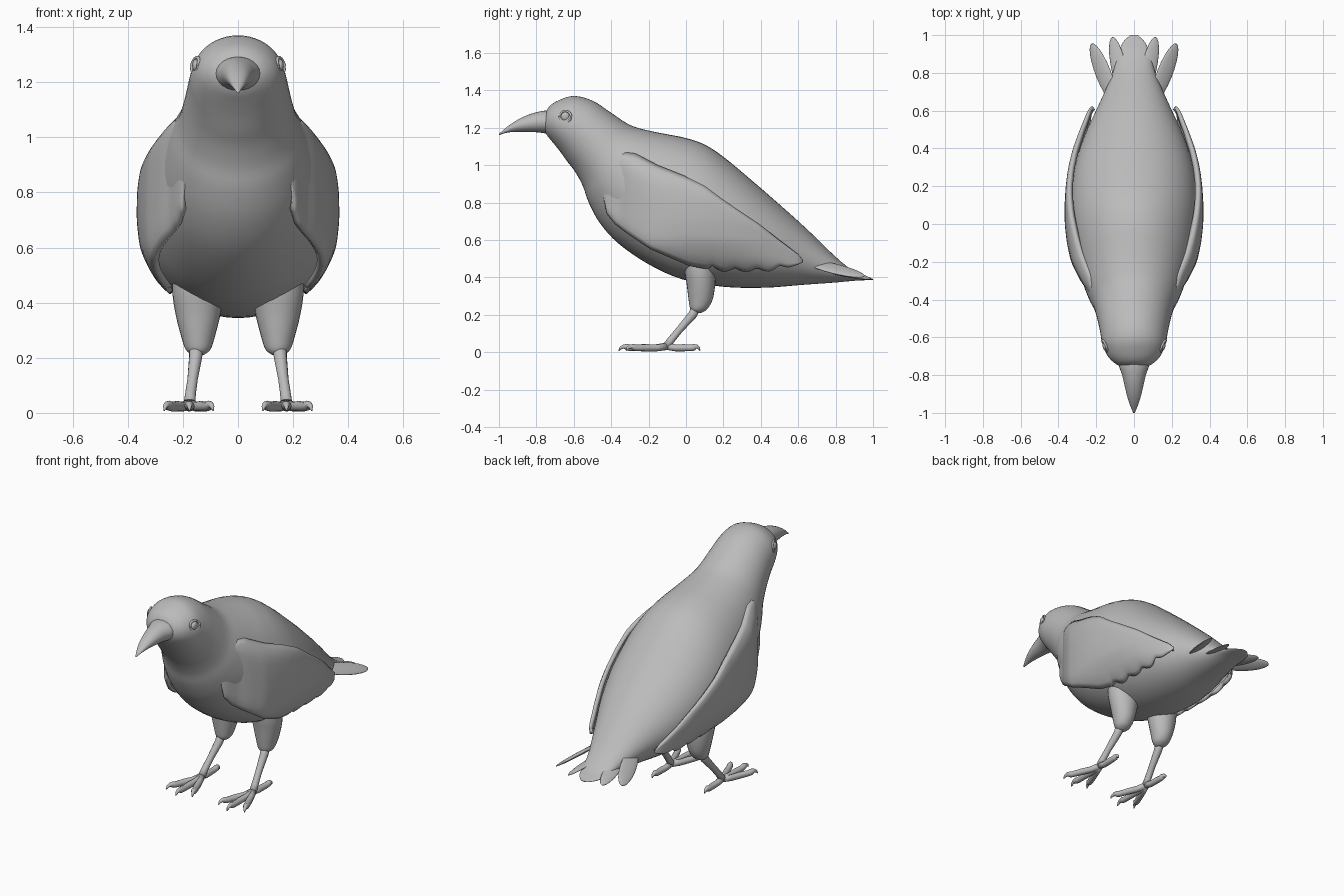
import bpy, bmesh
from math import sin, cos, pi
from mathutils import Vector, Matrix

if "Cube" in bpy.data.objects:
    bpy.data.objects.remove(bpy.data.objects["Cube"], do_unlink=True)

grey = bpy.data.materials.new("plain grey")
grey.use_nodes = True
grey.diffuse_color = (0.5, 0.5, 0.5, 1)
grey.node_tree.nodes["Principled BSDF"].inputs["Base Color"].default_value = (0.5, 0.5, 0.5, 1)


def finish(name, bm):
    """Turn a bmesh into a smooth shaded grey object."""
    bmesh.ops.recalc_face_normals(bm, faces=bm.faces)
    mesh = bpy.data.meshes.new(name)
    bm.to_mesh(mesh)
    bm.free()
    mesh.materials.append(grey)
    mesh.shade_smooth()
    ob = bpy.data.objects.new(name, mesh)
    bpy.context.collection.objects.link(ob)
    return ob


def spline(keys, steps):
    """Catmull-Rom interpolation of equal length tuples."""
    out = []
    for i in range(len(keys) - 1):
        a, b, c, d = (keys[max(0, min(len(keys) - 1, i + k))] for k in (-1, 0, 1, 2))
        for s in range(steps):
            t = s / steps
            out.append([q + t / 2 * (r - p + t * (2 * p - 5 * q + 4 * r - u + t * (3 * (q - r) + u - p)))
                        for p, q, r, u in zip(a, b, c, d)])
    return out + [list(keys[-1])]


def loft(name, keys, cx=0, sides=32, steps=4):
    """Skin ellipses given by two opposite (y, z) points and a half width."""
    bm = bmesh.new()
    rings = []
    for y1, z1, y2, z2, w in spline(keys, steps):
        ring = []
        for k in range(sides):
            a = 2 * pi * k / sides
            m = (1 + cos(a)) / 2
            ring.append(bm.verts.new((cx + w * sin(a), y2 + (y1 - y2) * m, z2 + (z1 - z2) * m)))
        rings.append(ring)
    for r, s in zip(rings, rings[1:]):
        for k in range(sides):
            n = (k + 1) % sides
            bm.faces.new((r[k], r[n], s[n], s[k]))
    bm.faces.new(rings[0])
    bm.faces.new(rings[-1])
    return finish(name, bm)


def lerp(table, v):
    """Piecewise linear lookup in a sorted list of pairs."""
    if v <= table[0][0]:
        return table[0][1]
    for (a, p), (b, q) in zip(table, table[1:]):
        if v <= b:
            return p + (q - p) * (v - a) / (b - a)
    return table[-1][1]


def tube(name, points, radii):
    """Round tapering limb along a path."""
    bm = bmesh.new()
    rings = []
    pts = [Vector(p) for p in points]
    for i, p in enumerate(pts):
        d = (pts[min(i + 1, len(pts) - 1)] - pts[max(i - 1, 0)]).normalized()
        turn = d.to_track_quat('Z', 'Y')
        rings.append([bm.verts.new(p + turn @ Vector((cos(k * pi / 6), sin(k * pi / 6), 0)) * radii[i])
                      for k in range(12)])
    for r, s in zip(rings, rings[1:]):
        for k in range(12):
            bm.faces.new((r[k], r[k - 1], s[k - 1], s[k]))
    bm.faces.new(rings[0])
    bm.faces.new(rings[-1])
    return finish(name, bm)


def ball(name, centre, size, turn=None):
    bm = bmesh.new()
    bmesh.ops.create_uvsphere(bm, u_segments=24, v_segments=16, radius=1)
    rot = turn or Matrix.Identity(4)
    bm.transform(Matrix.Translation(centre) @ rot @ Matrix.Diagonal((*size, 1)))
    return finish(name, bm)


# Head, breast, back and central tail in one slanted loft
loft("body", [
    (-.755, 1.27, -.755, 1.18, .07), (-.73, 1.315, -.74, 1.155, .105),
    (-.68, 1.347, -.715, 1.125, .14), (-.6, 1.37, -.675, 1.075, .167),
    (-.5, 1.345, -.635, 1.02, .18), (-.4, 1.28, -.59, .96, .195),
    (-.3, 1.215, -.55, .885, .215), (-.2, 1.185, -.52, .80, .245),
    (-.1, 1.165, -.46, .69, .275), (0, 1.145, -.36, .58, .305),
    (.1, 1.11, -.2, .47, .33), (.2, 1.045, -.02, .39, .34),
    (.35, .92, .2, .35, .322), (.5, .79, .42, .345, .265),
    (.65, .655, .62, .36, .185), (.8, .51, .79, .372, .115),
    (.9, .43, .9, .382, .085), (.96, .405, .96, .385, .06), (1, .392, 1, .387, .02)], sides=48)

# Down-curved beak
loft("beak", [
    (-.70, 1.29, -.70, 1.165, .085), (-.75, 1.292, -.75, 1.17, .08),
    (-.80, 1.283, -.80, 1.176, .063), (-.85, 1.267, -.86, 1.178, .05),
    (-.90, 1.243, -.92, 1.178, .037), (-.95, 1.21, -.965, 1.172, .022),
    (-1, 1.168, -1, 1.16, .004)], sides=24)

# Wing outline and bulge
upper = [(-.445, .92), (-.43, .99), (-.40, 1.035), (-.37, 1.06), (-.33, 1.07), (-.27, 1.063),
         (-.15, 1.0), (0, .94), (.1, .89), (.2, .815), (.4, .68), (.5, .6), (.6, .525), (.625, .495)]
lower = [(-.445, .85), (-.425, .74), (-.38, .685), (-.33, .645), (-.19, .55), (.02, .46),
         (.2, .43), (.45, .43), (.6, .465), (.625, .48)]
plan = [(-.445, .205), (-.35, .25), (-.3, .285), (-.2, .34), (-.1, .37), (0, .39), (.1, .392),
        (.2, .38), (.3, .36), (.4, .33), (.5, .29), (.63, .235)]
bulge = [(.40, .24), (.5, .315), (.6, .375), (.7, .398), (.8, .395), (.9, .37), (.96, .335),
         (1.05, .26), (1.1, .22)]


def wing(name, side):
    bm = bmesh.new()
    cols, rows = 72, 18
    grid = []
    for i in range(cols + 1):
        u = i / cols
        y = -.445 + 1.07 * (u - sin(2 * pi * u) / (2 * pi) * .7)
        top, low = lerp(upper, y), lerp(lower, y)
        if y > .14:
            low += .022 * (1 - abs(sin((y - .14) * pi / .12))) * min(1, (.625 - y) * 10)
        col = []
        for j in range(rows + 1):
            v = j / rows
            z = low + (top - low) * v
            x = (lerp(plan, y) ** -10 + lerp(bulge, z) ** -10) ** -.1
            x -= .014 * max(abs(2 * v - 1), abs(2 * u - 1)) ** 12
            col.append(bm.verts.new((side * x, y, z)))
        grid.append(col)
    for a, b in zip(grid, grid[1:]):
        for j in range(rows):
            bm.faces.new((a[j], a[j + 1], b[j + 1], b[j]))
    for _ in range(2):
        bmesh.ops.smooth_vert(bm, verts=[v for v in bm.verts if not v.is_boundary], factor=.5,
                              use_axis_x=True, use_axis_y=True, use_axis_z=True)
    ob = finish(name, bm)
    # Thicken towards the body whichever way the sheet faces
    outward = sum(p.normal.x for p in ob.data.polygons) * side > 0
    mod = ob.modifiers.new("thickness", 'SOLIDIFY')
    mod.thickness = .025
    mod.offset = -1 if outward else 1


def feather(name, base, tip, width, bank):
    """Flattened leaf between two points, rolled about its length."""
    base, tip = Vector(base), Vector(tip)
    d = tip - base
    turn = d.to_track_quat('Y', 'Z').to_matrix().to_4x4() @ Matrix.Rotation(bank, 4, 'Y')
    ball(name, (base + tip) / 2, (width, d.length / 2, .011), turn)


for side, label in ((1, "left"), (-1, "right")):
    wing(label + "_wing", side)

    # Spread tail feathers
    feather(label + "_inner_tail_feather", (side * .045, .66, .46), (side * .115, .99, .392), .042, side * .3)
    feather(label + "_outer_tail_feather", (side * .10, .64, .485), (side * .225, .955, .405), .047, side * .5)

    # Eye with a raised lid ring
    ball(label + "_eye", (side * .152, -.645, 1.26), (.014, .024, .024))
    ring = [(side * (.157 - .012 * cos(a)), -.645 - .03 * cos(a), 1.26 + .03 * sin(a))
            for a in (k * pi / 10 for k in range(21))]
    ring = [(x - side * .009 * max(0, z - 1.26) / .03, y, z) for x, y, z in ring]
    tube(label + "_eyelid", ring, [.006] * 21)

    # Feathered thigh and bare shin
    thigh = [(.56, .07, .09, .085), (.44, .075, .093, .083), (.36, .08, .082, .076),
             (.28, .078, .062, .064), (.23, .068, .045, .045), (.21, .06, .02, .02)]
    loft(label + "_thigh", [(cy - ry, z, cy + ry, z, rx) for z, cy, rx, ry in thigh], side * .145, 24)
    shin = [(.15, .06, .25), (.154, .035, .2), (.165, -.035, .12), (.173, -.08, .065), (.176, -.105, .03)]
    tube(label + "_shin", [(side * x, y, z) for x, y, z in shin], [.027, .024, .019, .02, .022])

    # Toes ending in hooked claws
    for toe, x, y in (("middle", .176, -.36), ("outer", .268, -.32), ("inner", .09, -.32), ("back", .18, .075)):
        start, end = Vector((side * .176, -.10, .032)), Vector((side * x, y, .028))
        path = [start.lerp(end, t) for t in (0, .25, .5, .75, .82, .9, .96, 1)]
        for p, dz in zip(path, (0, -.008, -.006, -.006, -.002, .002, -.006, -.02)):
            p.z += dz
        tube(label + "_" + toe + "_toe", path, [.02, .018, .019, .017, .018, .011, .008, .002])
